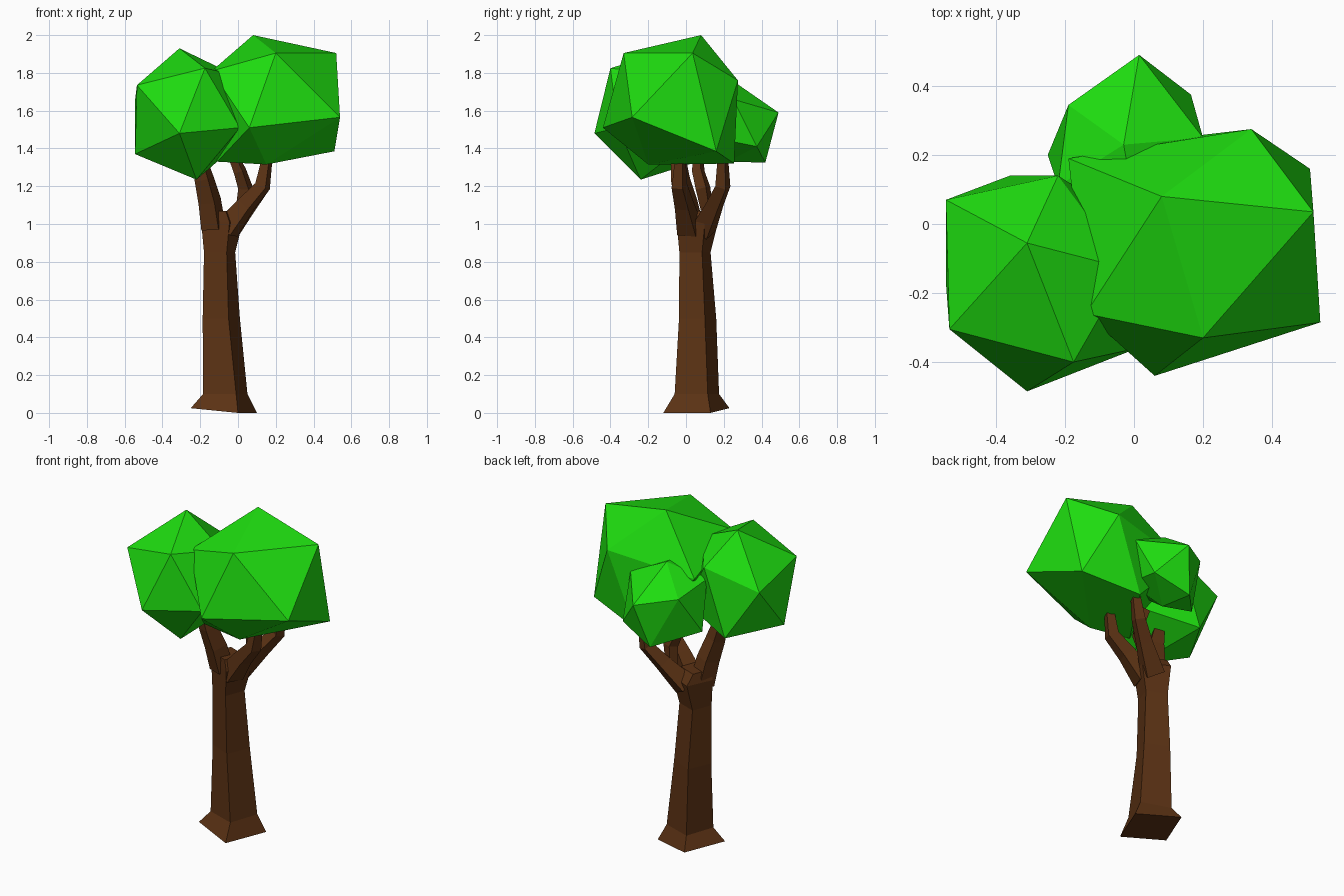
import bpy, bmesh, math
from mathutils import Vector


def material(name, color):
    m = bpy.data.materials.new(name)
    m.diffuse_color = (*color, 1)
    return m


green = material("leaf_green", (0.013, 0.72, 0.005))
brown = material("bark_brown", (0.105, 0.032, 0.007))


def finish(name, bm, mat):
    bmesh.ops.recalc_face_normals(bm, faces=bm.faces)
    me = bpy.data.meshes.new(name)
    bm.to_mesh(me)
    bm.free()
    me.materials.append(mat)
    ob = bpy.data.objects.new(name, me)
    bpy.context.collection.objects.link(ob)
    return ob


# Faceted leaf clump: hull around twelve corner points
def clump(name, points):
    bm = bmesh.new()
    for p in points:
        bm.verts.new(p)
    bmesh.ops.convex_hull(bm, input=bm.verts)
    return finish(name, bm, green)


# Four-sided rings bridged into a closed limb
def loft(name, rings):
    bm = bmesh.new()
    loops = [[bm.verts.new(p) for p in ring] for ring in rings]
    for a, b in zip(loops, loops[1:]):
        for i in range(4):
            j = (i + 1) % 4
            bm.faces.new((a[i], a[j], b[j], b[i]))
    bm.faces.new(loops[0])
    bm.faces.new(loops[-1])
    return finish(name, bm, brown)


# Branch along a path with a radius at each point
def branch(name, path, radii, turn=math.radians(-68)):
    pts = [Vector(p) for p in path]
    rings = []
    for k, p in enumerate(pts):
        d = (pts[min(k + 1, len(pts) - 1)] - pts[max(k - 1, 0)]).normalized()
        q = Vector((0, 0, 1)).rotation_difference(d)
        rings.append([p + q @ Vector((radii[k] * math.cos(turn + i * math.pi / 2),
                                      radii[k] * math.sin(turn + i * math.pi / 2), 0))
                      for i in range(4)])
    return loft(name, rings)


# Leaf clumps
clump("leaf_clump_large", [
    (0.08, 0.08, 2.0), (0.2, -0.33, 1.905), (0.52, 0.035, 1.905), (0.54, -0.285, 1.565),
    (0.06, -0.44, 1.51), (0.51, 0.16, 1.385), (0.34, 0.275, 1.76), (-0.14, -0.26, 1.81),
    (-0.19, 0.19, 1.69), (-0.11, -0.17, 1.33), (0.17, 0.255, 1.32), (0.15, -0.2, 1.315)])
clump("leaf_clump_left", [
    (-0.31, -0.055, 1.93), (-0.175, -0.4, 1.825), (-0.535, -0.305, 1.735), (-0.545, 0.07, 1.655),
    (-0.31, -0.485, 1.48), (-0.545, -0.17, 1.37), (-0.36, 0.14, 1.355), (-0.22, 0.14, 1.75),
    (-0.22, -0.24, 1.235), (-0.02, -0.13, 1.79), (0.0, 0.0, 1.425), (0.01, -0.36, 1.51)])
clump("leaf_clump_back", [
    (0.015, 0.49, 1.59), (-0.19, 0.345, 1.625), (-0.25, 0.2, 1.39), (-0.05, 0.42, 1.325),
    (-0.03, 0.23, 1.77), (0.165, 0.375, 1.41), (0.2, 0.25, 1.66), (-0.05, 0.0, 1.5),
    (0.14, 0.13, 1.46), (-0.22, 0.11, 1.67), (0.0, 0.06, 1.74), (-0.02, 0.22, 1.33)])

# Trunk with flared foot: each ring is (z, front corner, right corner), squared off
rings = []
for z, f, r in [(0.0, (0.0, -0.12), (0.1, 0.13)), (0.1, (-0.01, -0.06), (0.05, 0.115)),
                (0.5, (-0.05, -0.037), (0.01, 0.1)), (0.85, (-0.06, -0.035), (-0.015, 0.085)),
                (1.01, (-0.045, -0.05), (0.025, 0.1)), (1.07, (-0.065, -0.035), (-0.02, 0.08))]:
    dx, dy = r[0] - f[0], r[1] - f[1]
    lift = 0.025 if z == 0 else 0
    rings.append([(*f, z), (*r, z), (r[0] - dy, r[1] + dx, z + lift),
                  (f[0] - dy, f[1] + dx, z + lift)])
loft("trunk", rings)

# Branches
branch("branch_left", [(-0.13, 0.03, 0.98), (-0.15, 0.0, 1.12), (-0.18, -0.03, 1.24), (-0.21, -0.04, 1.36)],
       [0.07, 0.065, 0.055, 0.04])
branch("branch_right", [(-0.06, 0.02, 0.97), (0.04, -0.01, 1.1), (0.13, -0.035, 1.2), (0.155, -0.03, 1.35)],
       [0.075, 0.055, 0.045, 0.03])
branch("branch_back_right", [(-0.06, 0.09, 0.97), (0.05, 0.15, 1.1), (0.13, 0.195, 1.2), (0.155, 0.195, 1.35)],
       [0.075, 0.052, 0.043, 0.03])
branch("branch_middle", [(0.02, 0.11, 1.08), (0.04, 0.09, 1.19), (0.01, 0.065, 1.28), (-0.03, 0.065, 1.37)],
       [0.035, 0.042, 0.036, 0.028])
